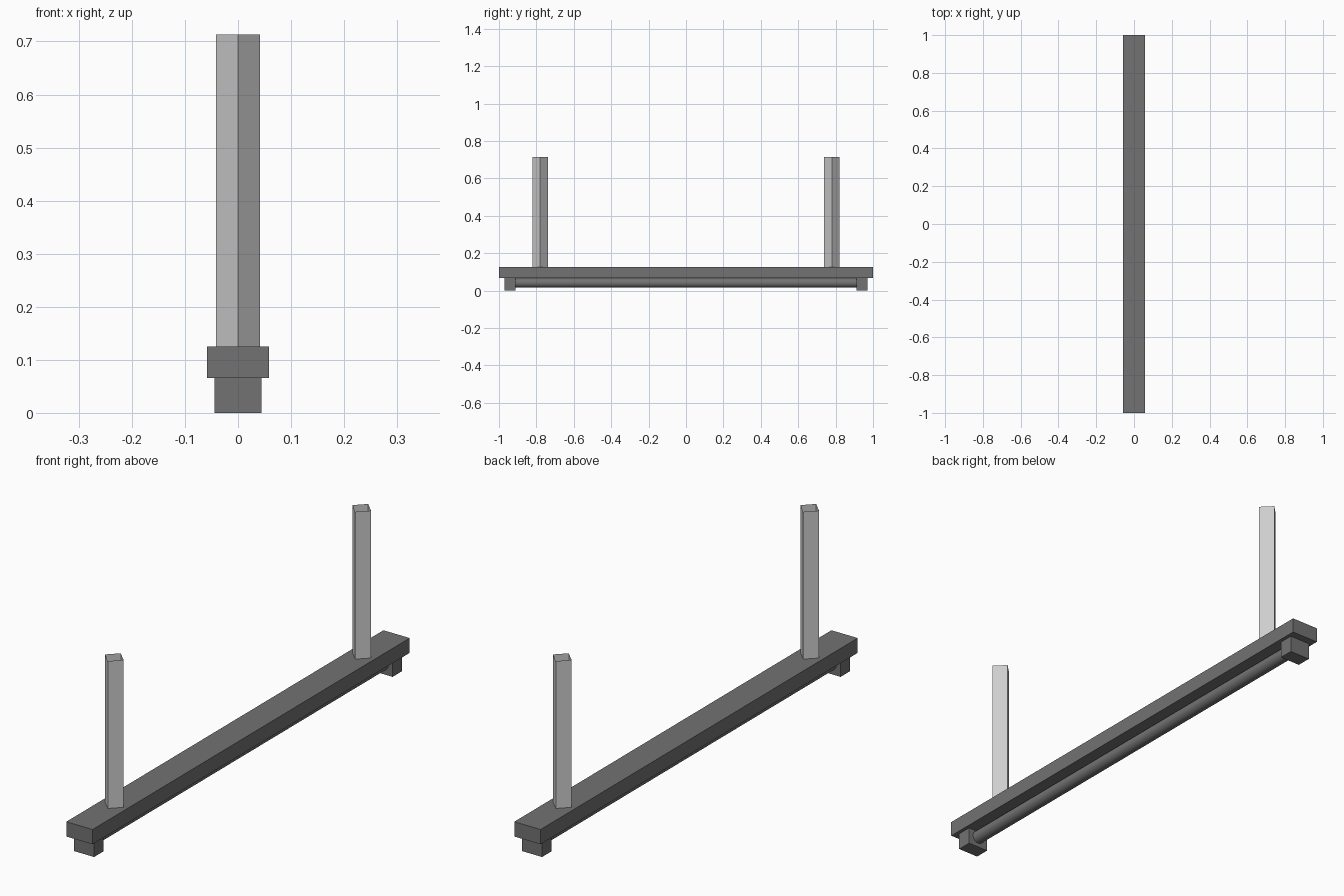
import bpy
import math

cube = bpy.data.objects.get("Cube")
if cube:
    bpy.data.objects.remove(cube, do_unlink=True)


def material(name, value):
    mat = bpy.data.materials.new(name)
    mat.use_nodes = True
    colour = (value, value, value, 1)
    mat.diffuse_color = colour
    mat.node_tree.nodes["Principled BSDF"].inputs["Base Color"].default_value = colour
    return mat


dark_grey = material("dark_grey", 0.17)
light_grey = material("light_grey", 0.62)


def finish(name, mat):
    obj = bpy.context.object
    obj.name = name
    obj.data.materials.append(mat)
    bpy.ops.object.transform_apply(location=False, rotation=True, scale=True)
    return obj


def box(name, size, location):
    bpy.ops.mesh.primitive_cube_add(size=1, location=location)
    bpy.context.object.scale = size
    return finish(name, dark_grey)


# Long housing
box("housing", (0.116, 2.0, 0.059), (0, 0, 0.0955))

# Round tube slung beneath the housing
bpy.ops.mesh.primitive_cylinder_add(vertices=32, radius=0.025, depth=1.826,
                                    location=(0, 0, 0.041),
                                    rotation=(math.pi / 2, 0, 0))
finish("tube", dark_grey)
bpy.ops.object.shade_smooth_by_angle()

for side, end in ((-1, "front"), (1, "back")):
    # End socket holding the tube
    box(end + "_socket", (0.088, 0.058, 0.066), (0, side * 0.941, 0.033))
    # Open, four-sided hanging post set corner-on
    bpy.ops.mesh.primitive_cylinder_add(vertices=4, radius=0.041, depth=0.588,
                                        end_fill_type='NOTHING',
                                        location=(0, side * 0.78, 0.419))
    finish(end + "_post", light_grey)
